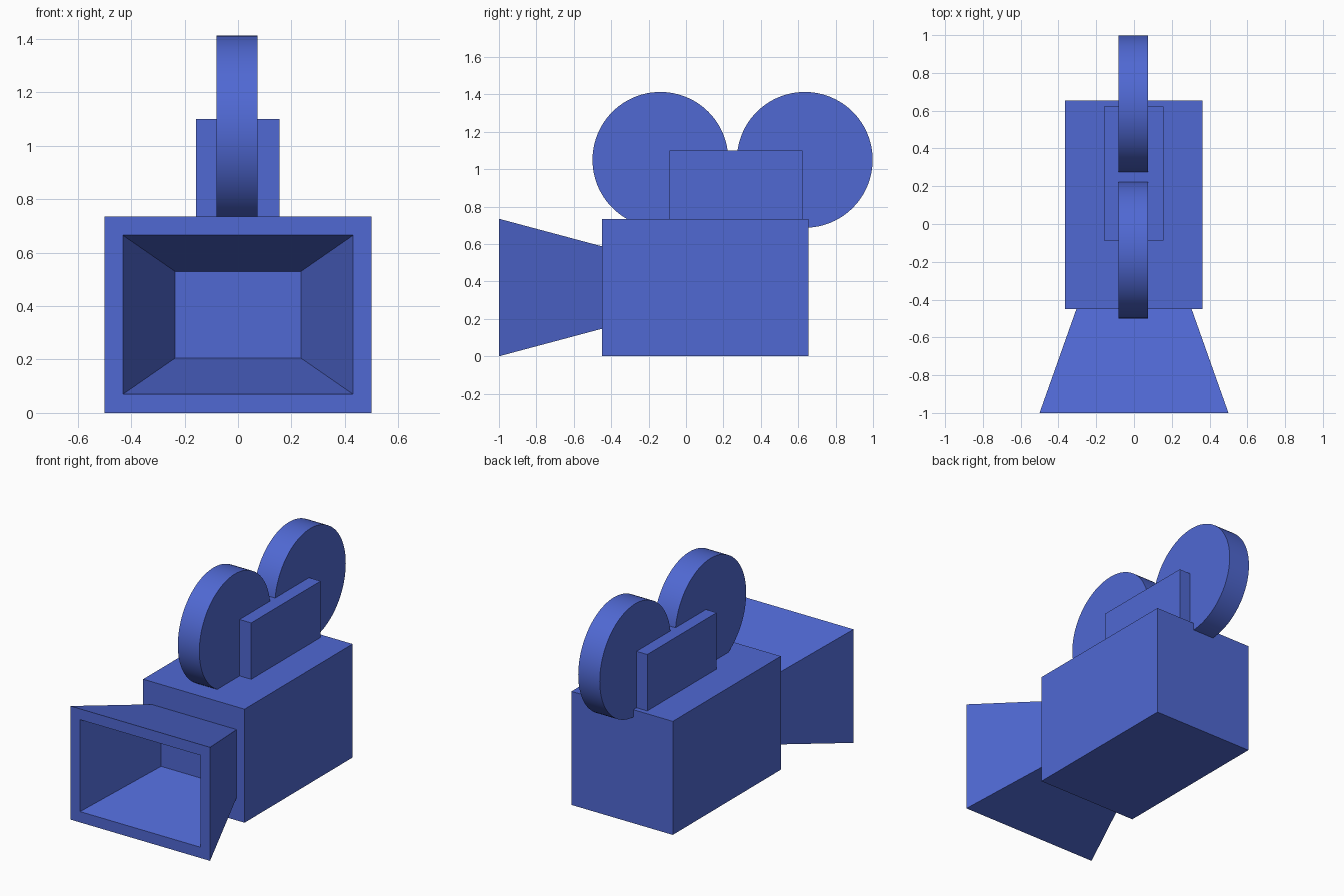
import bpy, bmesh, math

if "Cube" in bpy.data.objects:
    bpy.data.objects.remove(bpy.data.objects["Cube"])

mat = bpy.data.materials.new("blue")
mat.diffuse_color = (0.08, 0.14, 0.65, 1)
mat.use_nodes = True
mat.node_tree.nodes["Principled BSDF"].inputs["Base Color"].default_value = mat.diffuse_color


def box(name, x, y, z):
    """Box spanning the given (min, max) ranges."""
    bpy.ops.mesh.primitive_cube_add(size=1, location=[(a + b) / 2 for a, b in (x, y, z)])
    ob = bpy.context.object
    ob.name = name
    ob.dimensions = [b - a for a, b in (x, y, z)]
    bpy.ops.object.transform_apply(location=False, rotation=False, scale=True)
    ob.data.materials.append(mat)


def reel(name, y):
    """Film reel disc with its axis along x."""
    bpy.ops.mesh.primitive_cylinder_add(vertices=96, radius=0.363, depth=0.154,
                                        location=(-0.004, y, 1.05),
                                        rotation=(0, math.pi / 2, 0))
    ob = bpy.context.object
    ob.name = name
    ob.data.materials.append(mat)
    bpy.ops.object.shade_smooth_by_angle(angle=math.radians(30))


# Camera body and the magazine block that carries the reels
box("body", (-0.364, 0.362), (-0.45, 0.655), (0, 0.735))
box("magazine", (-0.158, 0.156), (-0.088, 0.622), (0.735, 1.10))

# Film reels
reel("front_reel", -0.137)
reel("rear_reel", 0.635)

# Hollow flared lens hood: rectangular rings (half width, y, z low, z high)
rings = [(0.305, -0.45, 0.147, 0.588), (0.50, -1.0, 0, 0.735),
         (0.431, -1.0, 0.07, 0.665), (0.236, -0.45, 0.205, 0.53)]
bm = bmesh.new()
loops = [[bm.verts.new(p) for p in ((-w, y, lo), (w, y, lo), (w, y, hi), (-w, y, hi))]
         for w, y, lo, hi in rings]
for a, b in zip(loops, loops[1:] + loops[:1]):
    for i in range(4):
        j = (i + 1) % 4
        bm.faces.new((a[i], a[j], b[j], b[i]))
bmesh.ops.recalc_face_normals(bm, faces=bm.faces)
mesh = bpy.data.meshes.new("lens_hood")
bm.to_mesh(mesh)
bm.free()
mesh.materials.append(mat)
bpy.context.collection.objects.link(bpy.data.objects.new("lens_hood", mesh))
